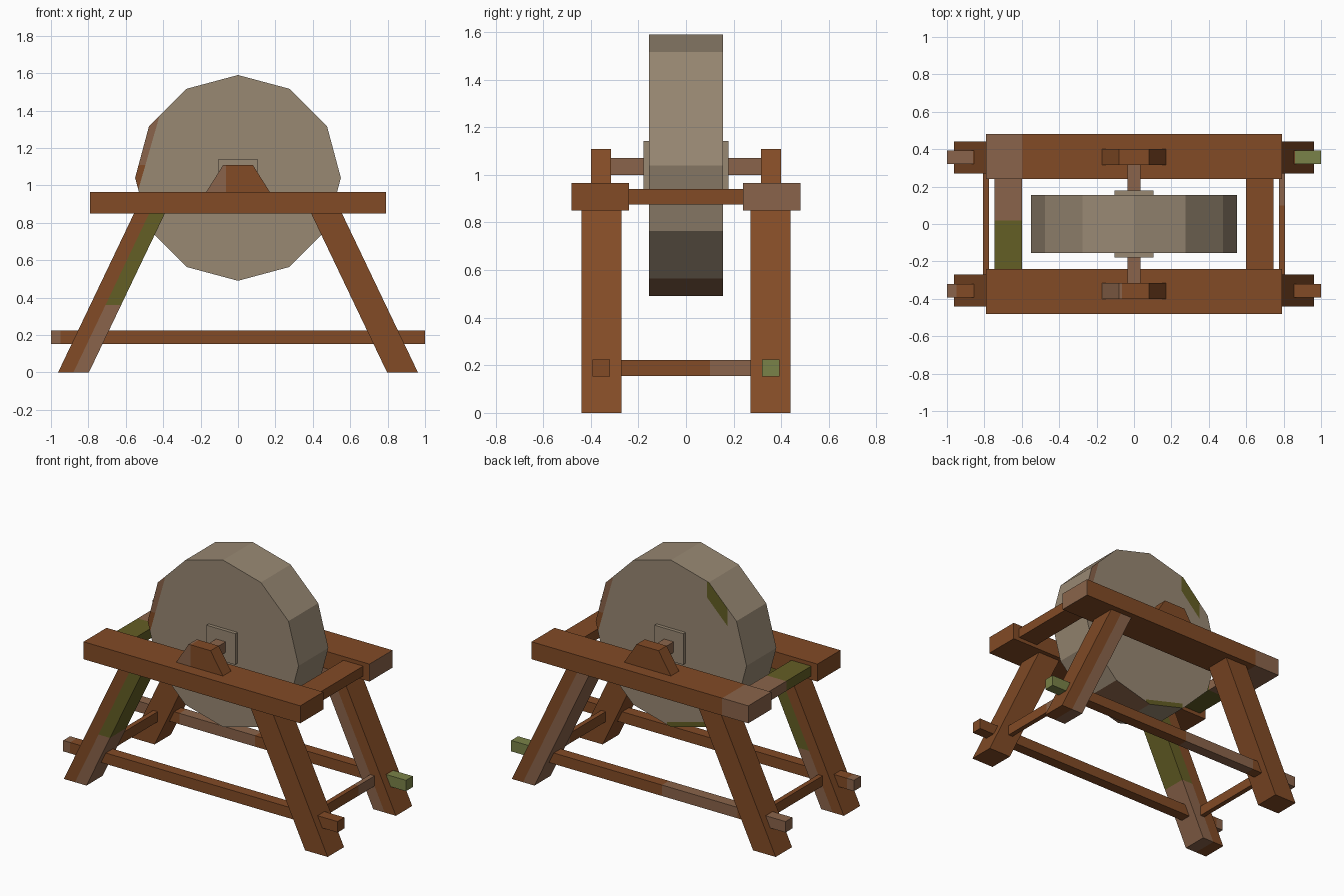
import bpy, bmesh, math
from mathutils import Vector

if "Cube" in bpy.data.objects:
    bpy.data.objects.remove(bpy.data.objects["Cube"])


def colour(name, rgb):
    m = bpy.data.materials.new(name)
    m.diffuse_color = (*rgb, 1)
    m.use_nodes = True
    m.node_tree.nodes["Principled BSDF"].inputs["Base Color"].default_value = m.diffuse_color
    return m


oak = colour("oak_brown", (0.223, 0.070, 0.019))
worn = colour("worn_wood", (0.254, 0.127, 0.069))
stone = colour("grindstone", (0.314, 0.246, 0.171))
moss = colour("dark_moss", (0.127, 0.112, 0.018))
pale_moss = colour("pale_moss", (0.195, 0.225, 0.065))


def prism(name, profile, y0, y1, mat):
    """Extrude an x-z outline from y0 to y1."""
    bm = bmesh.new()
    face = bm.faces.new([bm.verts.new((x, y0, z)) for x, z in profile])
    ext = bmesh.ops.extrude_face_region(bm, geom=[face])
    for v in ext["geom"]:
        if isinstance(v, bmesh.types.BMVert):
            v.co.y = y1
    bmesh.ops.recalc_face_normals(bm, faces=bm.faces[:])
    me = bpy.data.meshes.new(name)
    bm.to_mesh(me)
    bm.free()
    me.materials.append(mat)
    ob = bpy.data.objects.new(name, me)
    bpy.context.collection.objects.link(ob)
    return ob


def box(name, x, y, z, mat):
    return prism(name, [(x[0], z[0]), (x[1], z[0]), (x[1], z[1]), (x[0], z[1])], y[0], y[1], mat)


def paint(ob, mat, planes, where=lambda n: True):
    """Cut along planes (point, normal) and colour the faces in front of all of them."""
    me = ob.data
    if mat.name not in me.materials:
        me.materials.append(mat)
    idx = me.materials.find(mat.name)
    bm = bmesh.new()
    bm.from_mesh(me)
    planes = [(Vector(p), Vector(n).normalized()) for p, n in planes]
    for p, n in planes:
        bmesh.ops.bisect_plane(bm, geom=bm.verts[:] + bm.edges[:] + bm.faces[:],
                               plane_co=p, plane_no=n)
    bm.normal_update()
    for f in bm.faces:
        c = f.calc_center_median()
        if where(f.normal) and all((c - p).dot(n) > 0 for p, n in planes):
            f.material_index = idx
    bm.to_mesh(me)
    bm.free()


def above(axis, value):
    v = Vector((0, 0, 0))
    v["xyz".index(axis)] = 1
    return v * value, v


def below(axis, value):
    p, n = above(axis, value)
    return p, -n


# Grindstone wheel: twelve flat sides, a point at the top
CZ, R = 1.04, 0.55
ring = [(R * math.sin(i * math.pi / 6), CZ + R * math.cos(i * math.pi / 6)) for i in range(12)]
wheel = prism("grindstone_wheel", ring, -0.155, 0.155, stone)
for s in (-1, 1):  # stained edge on each face
    edge = ((s * 0.42, 0, 1.37), (s * 0.40, 0, 0.115))
    side = lambda n, s=s: n.y * s > 0.9
    paint(wheel, worn, [edge, above("z", 1.11)], side)
    paint(wheel, oak, [edge, above("z", 0.97), below("z", 1.11)], side)
back = lambda n: n.y > 0.9
paint(wheel, moss, [((-0.318, 0, CZ + 0.318), (-1, 0, 1)), above("x", -0.41), below("x", -0.26)], back)
paint(wheel, moss, [((-0.13, 0, CZ - 0.483), (-0.26, 0, -0.966)), above("x", -0.27), below("x", 0.03)], back)
paint(wheel, worn, [above("x", 0), below("z", 0.565)], lambda n: n.z < -0.9)

# Axle and square hub plates
box("axle", (-0.035, 0.035), (-0.33, 0.33), (1.0, 1.07), worn)
box("hub_plates", (-0.105, 0.105), (-0.178, 0.178), (0.937, 1.142), stone)

# Frame halves, front (-1) and back (1)
for s, label in ((-1, "front"), (1, "back")):
    span = lambda a, b: sorted((s * a, s * b))
    rail = box(label + "_rail", (-0.79, 0.79), span(0.24, 0.48), (0.85, 0.965), oak)
    bearing = prism(label + "_bearing", [(-0.17, 0.965), (0.17, 0.965), (0.08, 1.108), (-0.08, 1.108)],
                    *span(0.315, 0.40), oak)
    bar = box(label + "_stretcher", (-1, 1), span(0.32, 0.392), (0.153, 0.225), oak)
    if s < 0:
        paint(bearing, worn, [below("x", -0.065)])
        paint(bar, worn, [below("x", -0.95)])
    else:
        paint(rail, worn, [below("x", -0.60)])
        paint(rail, worn, [above("x", 0.788)])
        paint(bar, worn, [below("x", -0.86)])
        paint(bar, worn, [above("x", -0.65), below("x", -0.1)])
        paint(bar, pale_moss, [above("x", 0.86)])
    # Splayed legs
    for t, end in ((-1, "left"), (1, "right")):
        leg = prism(label + "_" + end + "_leg",
                    [(t * 0.797, 0), (t * 0.962, 0), (t * 0.556, 0.85), (t * 0.391, 0.85)],
                    *span(0.27, 0.44), oak)
        inner = ((t * 0.88, 0, 0), (-t * 0.85, 0, -0.405))
        if (s, t) == (-1, -1):
            paint(leg, moss, [inner, above("z", 0.36)])
            paint(leg, worn, [inner, below("z", 0.36)])
        elif (s, t) == (1, 1):
            paint(leg, worn, [inner])

# Cross pieces joining the two halves at each end
for t, end in ((-1, "left"), (1, "right")):
    top = box(end + "_top_crossbar", sorted((t * 0.60, t * 0.745)), (-0.24, 0.24), (0.875, 0.94), oak)
    low = box(end + "_low_crossbar", sorted((t * 0.775, t * 0.807)), (-0.28, 0.28), (0.155, 0.222), oak)
    if t < 0:
        paint(top, worn, [above("y", 0.02)])
        paint(top, moss, [below("y", 0.02)])
    else:
        paint(low, worn, [above("y", 0.10)])
